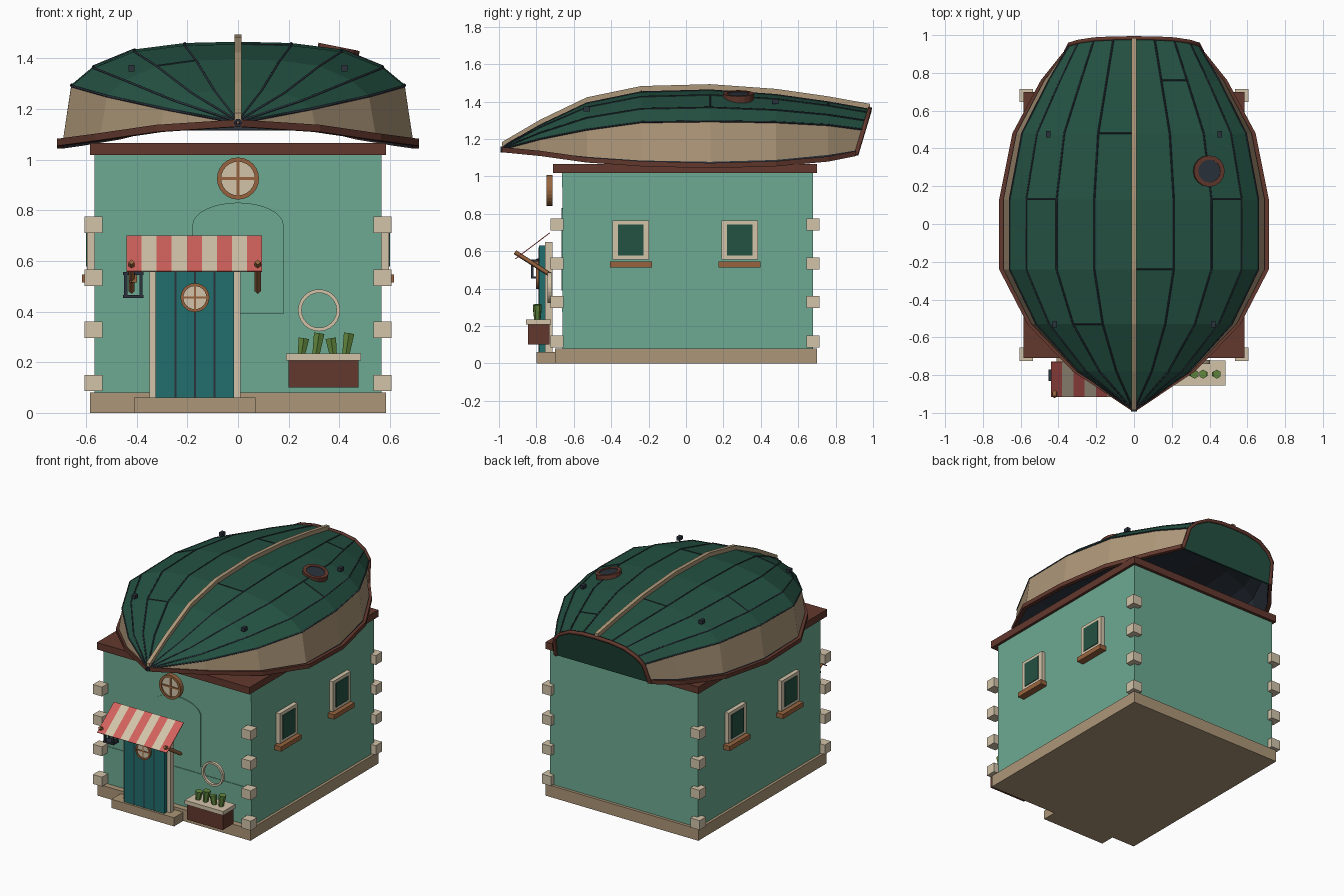
import bpy
import bmesh
import math
from mathutils import Vector, Matrix

cube = bpy.data.objects.get("Cube")
if cube:
    bpy.data.objects.remove(cube, do_unlink=True)


def material(name, red, green, blue):
    def linear(value):
        value /= 255
        return value / 12.92 if value < 0.04 else ((value + 0.055) / 1.055) ** 2.4
    mat = bpy.data.materials.new(name)
    mat.use_nodes = True
    colour = (linear(red), linear(green), linear(blue), 1)
    mat.diffuse_color = colour
    mat.node_tree.nodes["Principled BSDF"].inputs["Base Color"].default_value = colour
    return mat


wall_green = material("wall green", 108, 170, 146)
hull_green = material("hull green", 36, 82, 66)
stone_tan = material("stone tan", 172, 150, 120)
dark_brown = material("dark brown", 98, 56, 45)
wood = material("warm wood", 152, 100, 62)
cream = material("cream", 211, 196, 170)
red = material("awning red", 210, 98, 92)
teal = material("door teal", 33, 110, 108)
navy = material("dark navy", 42, 50, 60)
leaf = material("leaf green", 98, 136, 62)


def mesh_object(name, mats, verts, faces, indices=None):
    mesh = bpy.data.meshes.new(name)
    mesh.from_pydata(verts, [], faces)
    for mat in mats:
        mesh.materials.append(mat)
    if indices:
        for poly, index in zip(mesh.polygons, indices):
            poly.material_index = index
    obj = bpy.data.objects.new(name, mesh)
    bpy.context.collection.objects.link(obj)
    return obj


def bm_object(name, mat, bm):
    obj = mesh_object(name, [mat], [], [])
    bm.to_mesh(obj.data)
    bm.free()
    return obj


def box(name, mat, xs, ys, zs):
    bm = bmesh.new()
    bmesh.ops.create_cube(bm, size=1)
    for v in bm.verts:
        v.co = [r[0] if c < 0 else r[1] for c, r in zip(v.co, (xs, ys, zs))]
    return bm_object(name, mat, bm)


def block(name, mat, centre, size):
    return box(name, mat, *[(c - s / 2, c + s / 2) for c, s in zip(centre, size)])


def cone(name, mat, centre, low, high, depth, sides=24, turn=(0, 0, 0)):
    bm = bmesh.new()
    bmesh.ops.create_cone(bm, cap_ends=True, segments=sides, radius1=low, radius2=high, depth=depth)
    obj = bm_object(name, mat, bm)
    obj.location, obj.rotation_euler = centre, turn
    return obj


def ring(name, mat, centre, outer, inner, depth, turn=(math.pi / 2, 0, 0), sides=24):
    # Square-section ring around the local z axis
    section = [(outer, -depth / 2), (outer, depth / 2), (inner, depth / 2), (inner, -depth / 2)]
    verts = [(r * math.cos(a), r * math.sin(a), h)
             for a in (math.tau * i / sides for i in range(sides)) for r, h in section]
    faces = [(4 * i + k, 4 * j + k, 4 * j + (k + 1) % 4, 4 * i + (k + 1) % 4)
             for i in range(sides) for j in [(i + 1) % sides] for k in range(4)]
    obj = mesh_object(name, [mat], verts, faces)
    obj.location, obj.rotation_euler = centre, turn
    return obj


def rod(name, mat, points, radius):
    curve = bpy.data.curves.new(name, "CURVE")
    curve.dimensions = "3D"
    curve.bevel_depth, curve.bevel_resolution, curve.use_fill_caps = radius, 0, True
    spline = curve.splines.new("POLY")
    spline.points.add(len(points) - 1)
    for target, p in zip(spline.points, points):
        target.co = (*p, 1)
    curve.materials.append(mat)
    obj = bpy.data.objects.new(name, curve)
    bpy.context.collection.objects.link(obj)
    return obj


def sweep(name, mat, path, width, below, above):
    # Rectangular section carried along a path
    offsets = [(-width / 2, -below), (width / 2, -below), (width / 2, above), (-width / 2, above)]
    verts = [(p[0] + dx, p[1], p[2] + dz) for p in path for dx, dz in offsets]
    last = 4 * (len(path) - 1)
    faces = [(4 * i + k, 4 * i + (k + 1) % 4, 4 * i + 4 + (k + 1) % 4, 4 * i + 4 + k)
             for i in range(len(path) - 1) for k in range(4)]
    faces += [(3, 2, 1, 0), (last, last + 1, last + 2, last + 3)]
    return mesh_object(name, [mat], verts, faces)


def porthole(name, centre, radius, depth):
    x, y, z = centre
    cone(name + "_pane", cream, centre, radius * 0.9, radius * 0.9, depth * 0.5, turn=(math.pi / 2, 0, 0))
    ring(name + "_ring", wood, centre, radius, radius * 0.8, depth)
    block(name + "_bar_upright", wood, centre, (radius * 0.14, depth * 0.8, radius * 1.7))
    block(name + "_bar_level", wood, centre, (radius * 1.7, depth * 0.8, radius * 0.14))


# House body, plinth and roof slab
box("plinth", stone_tan, (-0.585, 0.585), (-0.7, 0.7), (0, 0.08))
box("walls", wall_green, (-0.567, 0.567), (-0.66, 0.68), (0.07, 1.03))
box("roof_slab", dark_brown, (-0.585, 0.585), (-0.71, 0.7), (1.017, 1.065))

# Shallow panels on the front wall
for low, high in ((0.275, 0.34), (0.94, 1.017)):
    box("wall_band", wall_green, (-0.566, 0.566), (-0.664, -0.66), (low, high))
arch = [(0.18, 0.39)] + [(0.18 * math.cos(a), 0.74 + 0.09 * math.sin(a))
                         for a in (math.pi * i / 16 for i in range(17))] + [(-0.18, 0.39)]
n = len(arch)
mesh_object("arched_panel", [wall_green],
            [(x, y, z) for y in (-0.666, -0.66) for x, z in arch],
            [tuple(reversed(range(n))), tuple(range(n, 2 * n))] +
            [(i, (i + 1) % n, n + (i + 1) % n, n + i) for i in range(n)])

# Corner stones and side windows
for side in (-1, 1):
    for y in (-0.69, 0.68):
        for z in (0.118, 0.328, 0.534, 0.742):
            block("corner_stone", cream, (side * 0.57, y, z), (0.07, 0.07, 0.065))
    for y in (-0.295, 0.287):
        block("window_frame", cream, (side * 0.575, y, 0.66), (0.04, 0.195, 0.21))
        block("window_glass", hull_green, (side * 0.597, y, 0.66), (0.006, 0.135, 0.165))
        block("window_sill", wood, (side * 0.585, y, 0.53), (0.06, 0.225, 0.032))

# Door with step, frame, planks and porthole
box("door_step", stone_tan, (-0.41, 0.07), (-0.8, -0.69), (0, 0.06))
box("door_frame", cream, (-0.35, 0.01), (-0.755, -0.715), (0.06, 0.65))
box("door", teal, (-0.325, -0.015), (-0.785, -0.755), (0.06, 0.63))
for x in (-0.247, -0.17, -0.093):
    block("door_groove", navy, (x, -0.785, 0.34), (0.007, 0.005, 0.56))
porthole("door_porthole", (-0.17, -0.79, 0.455), 0.057, 0.024)
porthole("gable_porthole", (0, -0.73, 0.925), 0.083, 0.032)

# Striped awning and its arms
stripes = 9
edge = [-0.44 + 0.535 * i / stripes for i in range(stripes + 1)]
awning = mesh_object("awning", [red, cream],
                     [p for x in edge for p in ((x, -0.915, 0.56), (x, -0.73, 0.7))],
                     [(2 * i, 2 * i + 2, 2 * i + 3, 2 * i + 1) for i in range(stripes)],
                     [i % 2 for i in range(stripes)])
awning.modifiers.new("cloth", "SOLIDIFY").thickness = 0.005
for x in (-0.42, 0.078):
    rod("awning_arm", wood, [(x, -0.735, 0.48), (x, -0.915, 0.595)], 0.012)

# Hanging lantern
for z in (0.46, 0.55):
    block("lantern_plate", navy, (-0.413, -0.8, z), (0.08, 0.06, 0.012))
for dx in (-0.03, 0.03):
    for dy in (-0.022, 0.022):
        block("lantern_post", navy, (-0.413 + dx, -0.8 + dy, 0.505), (0.012, 0.012, 0.09))
block("lantern_lamp", wood, (-0.413, -0.8, 0.53), (0.03, 0.03, 0.03))
rod("lantern_hook", navy, [(-0.413, -0.8, 0.55), (-0.413, -0.735, 0.58)], 0.007)

# Life ring and planter
ring("life_ring", cream, (0.32, -0.73, 0.405), 0.083, 0.069, 0.02)
box("planter", dark_brown, (0.2, 0.475), (-0.845, -0.73), (0.1, 0.21))
box("planter_rim", cream, (0.19, 0.485), (-0.855, -0.722), (0.207, 0.235))
for i in range(4):
    tall = 0.02 * (i % 2)
    cone("plant", leaf, (0.254 + 0.059 * i, -0.795, 0.255 + tall / 2), 0.015, 0.024,
         0.08 + tall, 6, (0, 0.15 - 0.3 * (i == 2), 0))

# Upturned hull: y, half width, then heights of sheer, band, chine and keel
stations = [(-0.985, 0.004, 1.135, 1.14, 1.145, 1.155), (-0.78, 0.31, 1.115, 1.13, 1.2, 1.275),
            (-0.53, 0.55, 1.08, 1.105, 1.25, 1.395), (-0.24, 0.7, 1.06, 1.085, 1.29, 1.455),
            (0.13, 0.7, 1.05, 1.078, 1.295, 1.465), (0.48, 0.63, 1.06, 1.088, 1.29, 1.44),
            (0.76, 0.48, 1.085, 1.115, 1.275, 1.4), (0.91, 0.36, 1.115, 1.14, 1.25, 1.36)]
rows = []
for y, w, sheer, band, chine, keel in stations:
    rise = keel - chine
    half = [(1, sheer), (0.985, band), (0.94, chine), (0.815, chine + 0.43 * rise),
            (0.585, chine + 0.82 * rise), (0.3, chine + 0.97 * rise), (0, keel)]
    rake = 0.3 if y > 0.9 else 0
    right = [(f * w, y + rake * (z - sheer), z) for f, z in half]
    rows.append([(-p[0], p[1], p[2]) for p in right] + right[-2::-1])
cols = len(rows[0])
faces = [(i * cols + j, i * cols + j + 1, (i + 1) * cols + j + 1, (i + 1) * cols + j)
         for i in range(len(rows) - 1) for j in range(cols - 1)]
bands = [2, 1] + [0] * (cols - 5) + [1, 2]
stern = (len(rows) - 1) * cols
hull = mesh_object("hull", [hull_green, stone_tan, navy], [p for row in rows for p in row],
                   faces + [tuple(range(stern, stern + cols))], bands * (len(rows) - 1) + [0])
shell = hull.modifiers.new("inner_shell", "SOLIDIFY")
shell.thickness, shell.offset, shell.material_offset = 0.014, -1, 2

# Keel, gunwales and stern rim
middle = cols // 2
sweep("keel", stone_tan, [row[middle] for row in rows], 0.026, 0.01, 0.028)
for j in (0, cols - 1):
    sweep("gunwale", dark_brown, [row[j] for row in rows], 0.028, 0.006, 0.022)
rod("stern_rim", dark_brown, rows[-1], 0.014)

# Plank seams and short butt joints
for j in range(2, cols - 2):
    if j != middle:
        rod("plank_seam", navy, [row[j] for row in rows], 0.005)
for i, j in ((2, 4), (3, 6), (4, 3), (4, 8), (5, 5), (6, 7)):
    rod("butt_joint", navy, rows[i][j:j + 2], 0.004)

# Roof porthole, cleats and bow eye
tilt = (0, 0.2, 0)
cone("roof_glass", navy, (0.395, 0.28, 1.425), 0.065, 0.065, 0.03, 16, tilt)
ring("roof_glass_rim", dark_brown, (0.395, 0.28, 1.425), 0.083, 0.06, 0.04, tilt, 16)
for side in (-1, 1):
    for x, y, z in ((0.455, 0.476, 1.4), (0.42, -0.53, 1.36)):
        block("cleat", navy, (side * x, y, z), (0.024, 0.035, 0.025))
ring("bow_eye", navy, (0, -0.987, 1.145), 0.016, 0.008, 0.012, sides=12)
